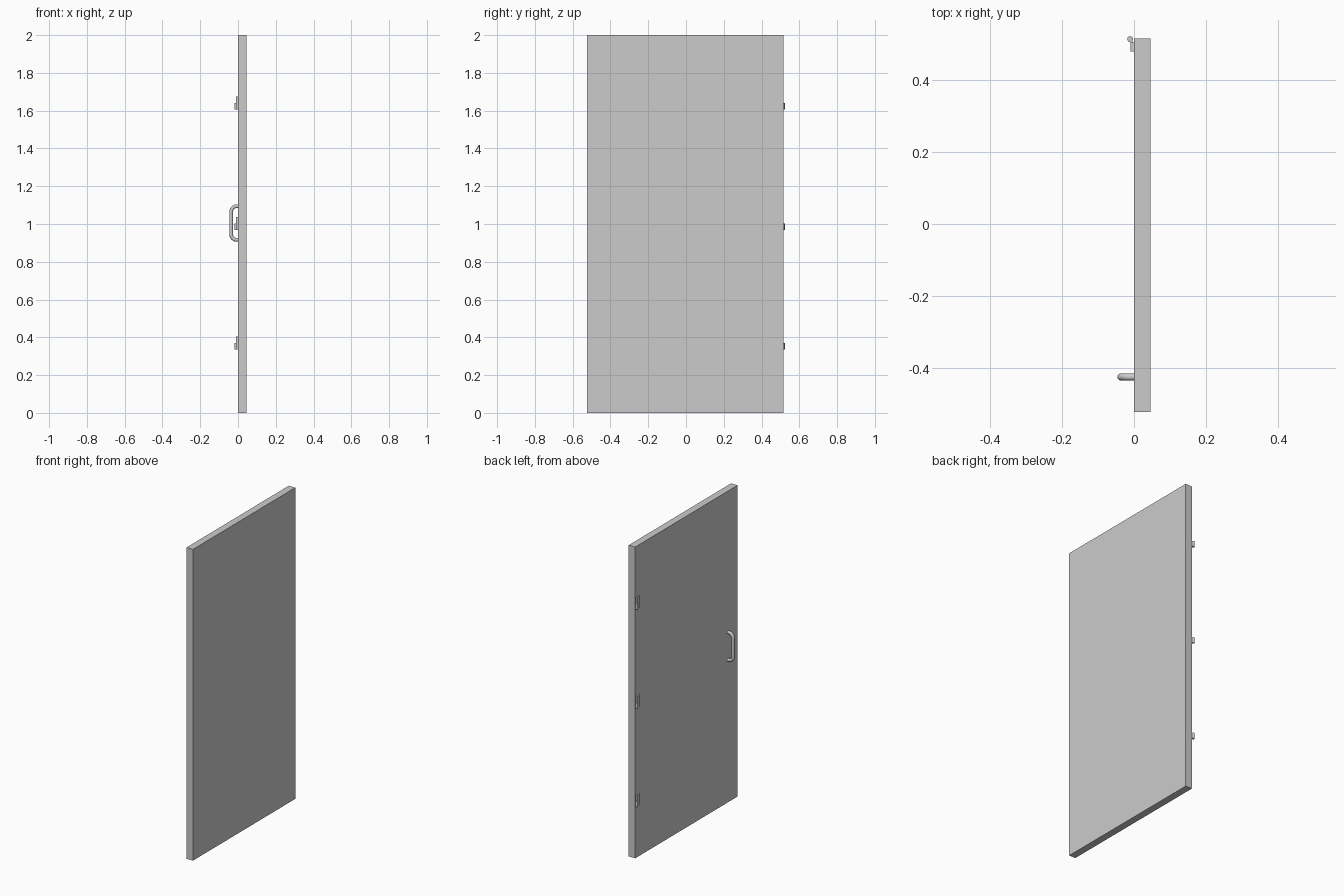
import bpy, math
from mathutils import Vector

if "Cube" in bpy.data.objects:
    bpy.data.objects.remove(bpy.data.objects["Cube"])


def box(name, lo, hi):
    lo, hi = Vector(lo), Vector(hi)
    bpy.ops.mesh.primitive_cube_add(size=1, location=(lo + hi) / 2)
    ob = bpy.context.object
    ob.name = name
    ob.scale = hi - lo
    bpy.ops.object.transform_apply(location=False, rotation=False, scale=True)
    return ob


# Door slab
box("door_panel", (0, -0.523, 0), (0.046, 0.516, 2))

# Three hinge halves: leaf on the face, knuckle on the lower half
HINGE_X, HINGE_Y, KNUCKLE_R = -0.011, 0.515, 0.008
for i, z in enumerate((0.37, 1.003, 1.64)):
    tag = f"_{i + 1}"
    box("hinge_leaf" + tag, (-0.010, 0.481, z - 0.035), (0, 0.506, z + 0.035))
    box("hinge_tab" + tag, (-0.010, 0.505, z - 0.035), (-0.004, HINGE_Y, z))
    bpy.ops.mesh.primitive_cylinder_add(vertices=24, radius=KNUCKLE_R, depth=0.035,
                                        location=(HINGE_X, HINGE_Y, z - 0.0175))
    bpy.context.object.name = "hinge_knuckle" + tag
    bpy.ops.object.shade_smooth_by_angle(angle=math.radians(40))

# Pull handle: round bar swept along a path with two rounded corners
BAR_R, BEND, OUT, Y = 0.0098, 0.030, -0.0365, -0.426
Z_LOW, Z_HIGH, STEPS = 0.916, 1.094, 10
path = [(0.002, Y, Z_LOW)]
for cz, start in ((Z_LOW + BEND, 270), (Z_HIGH - BEND, 180)):
    for k in range(STEPS + 1):
        a = math.radians(start - 90 * k / STEPS)
        path.append((OUT + BEND + BEND * math.cos(a), Y, cz + BEND * math.sin(a)))
path.append((0.002, Y, Z_HIGH))

curve = bpy.data.curves.new("pull_handle", "CURVE")
curve.dimensions = "3D"
curve.bevel_depth = BAR_R
curve.bevel_resolution = 6
curve.use_fill_caps = True
spline = curve.splines.new("POLY")
spline.points.add(len(path) - 1)
for p, co in zip(spline.points, path):
    p.co = (*co, 1)
handle = bpy.data.objects.new("pull_handle", curve)
bpy.context.collection.objects.link(handle)
bpy.ops.object.select_all(action="DESELECT")
handle.select_set(True)
bpy.context.view_layer.objects.active = handle
bpy.ops.object.convert(target="MESH")
bpy.ops.object.shade_smooth_by_angle(angle=math.radians(40))
